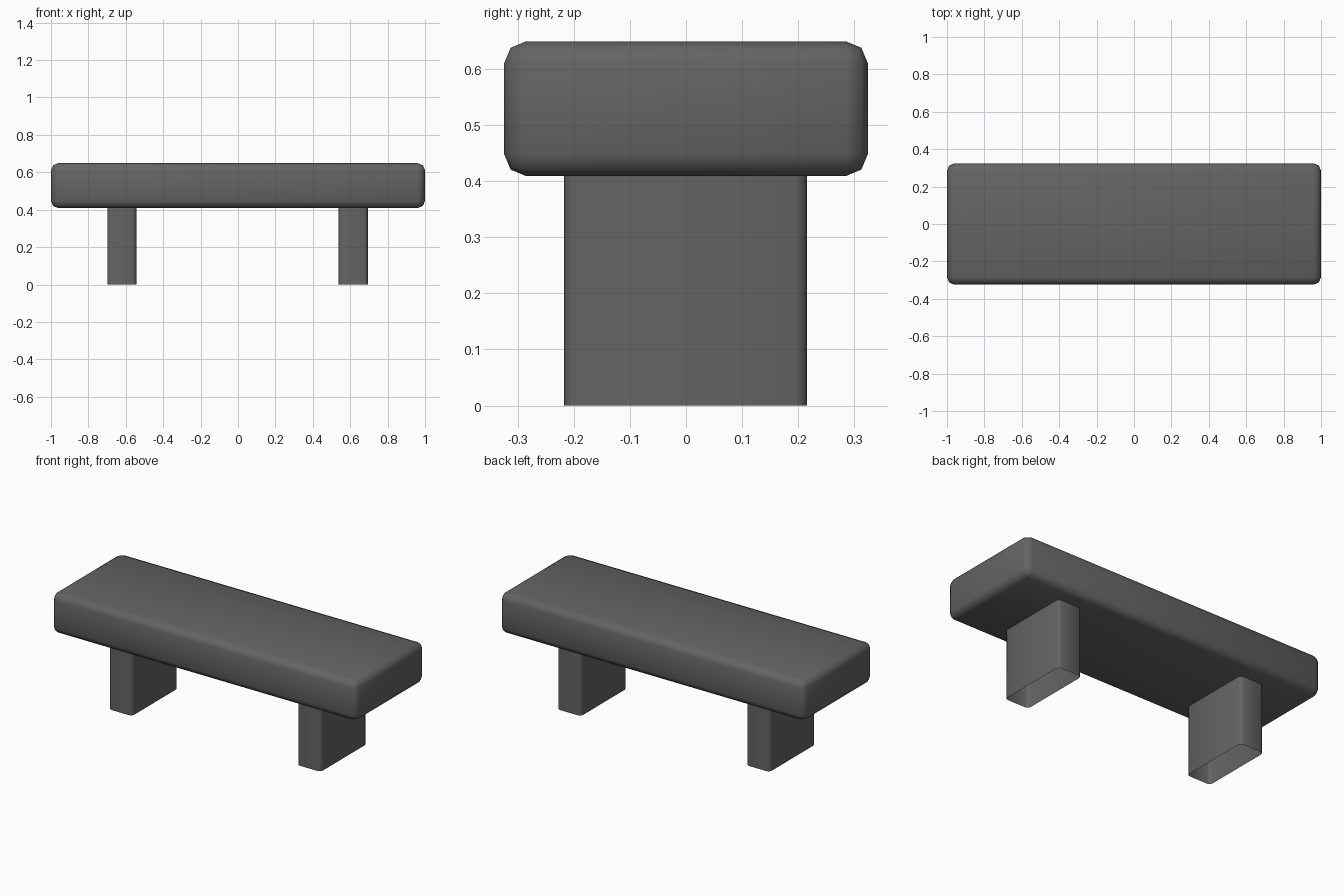
import bpy, bmesh

if "Cube" in bpy.data.objects:
    bpy.data.objects.remove(bpy.data.objects["Cube"])

grey = bpy.data.materials.new("dark grey stone")
grey.diffuse_color = (0.127, 0.127, 0.127, 1)
grey.use_nodes = True
grey.node_tree.nodes["Principled BSDF"].inputs["Base Color"].default_value = grey.diffuse_color


def rounded_box(name, lo, hi, radius, leg=False):
    bm = bmesh.new()
    bmesh.ops.create_cube(bm, size=1)
    for v in bm.verts:
        v.co = [(a + b) / 2 + c * (b - a) for a, b, c in zip(lo, hi, v.co)]
    edges = bm.edges[:]
    if leg:
        # only the upright edges are rounded
        edges = [e for e in edges if abs(e.verts[0].co.z - e.verts[1].co.z) > 0.1]
    bmesh.ops.bevel(bm, geom=edges, offset=radius, segments=2, profile=0.5,
                    affect='EDGES')
    bm.normal_update()
    if leg:
        # legs are open tubes, hollow underneath
        caps = [f for f in bm.faces if abs(f.normal.z) > 0.9]
        bmesh.ops.delete(bm, geom=caps, context='FACES_ONLY')
    for f in bm.faces:
        f.smooth = True
    me = bpy.data.meshes.new(name)
    bm.to_mesh(me)
    bm.free()
    me.materials.append(grey)
    ob = bpy.data.objects.new(name, me)
    bpy.context.collection.objects.link(ob)
    return ob


# thick seat slab
rounded_box("seat", (-1, -0.324, 0.409), (1, 0.324, 0.649), 0.039)

# two slab legs
for side, x in (("left", -0.621), ("right", 0.616)):
    rounded_box(side + "_leg", (x - 0.078, -0.217, 0), (x + 0.078, 0.216, 0.41),
                0.02, leg=True)
